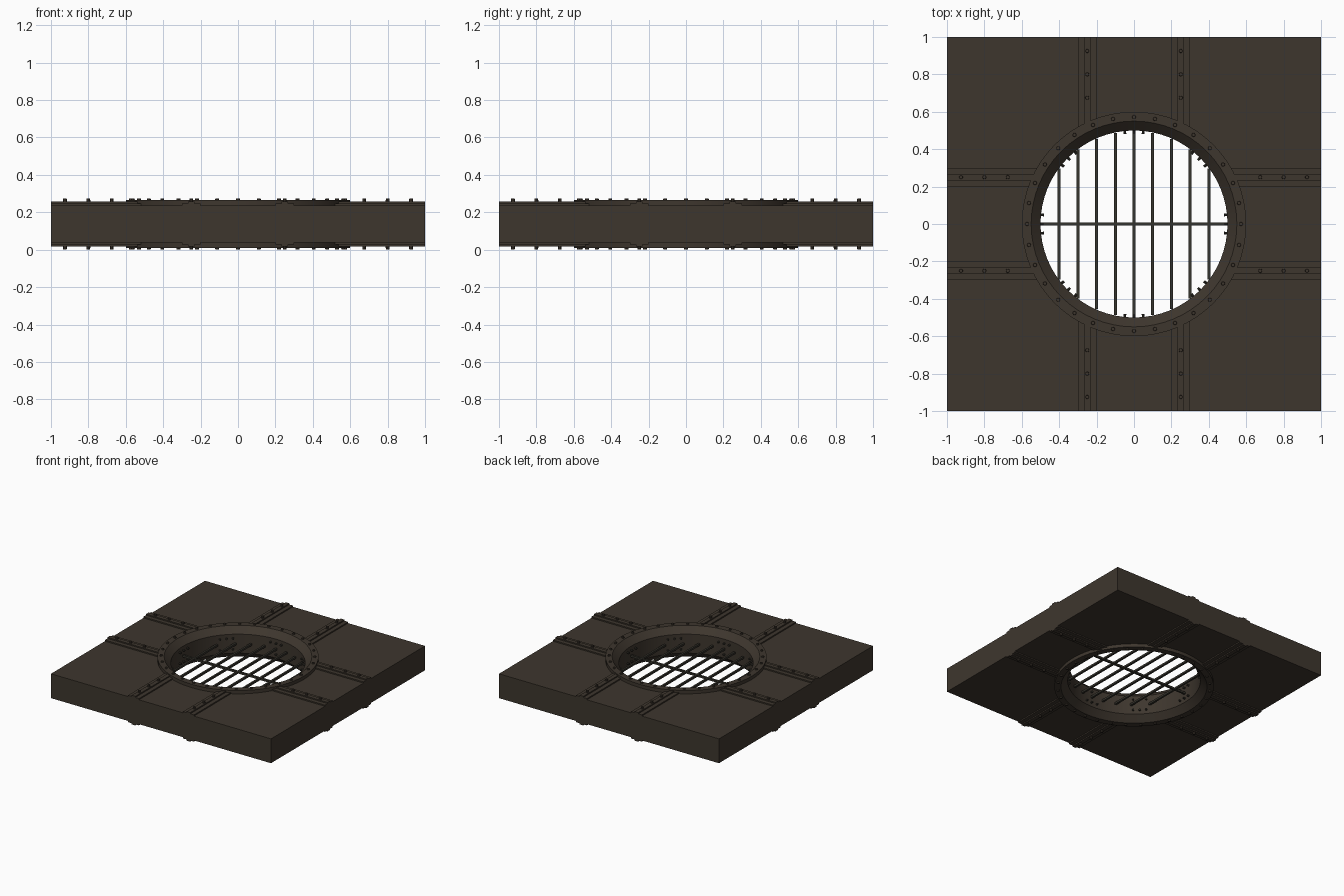
import bpy, bmesh, math
from mathutils import Matrix, Vector

if "Cube" in bpy.data.objects:
    bpy.data.objects.remove(bpy.data.objects["Cube"])

MID = 0.1375  # height of the symmetry plane
SEG = 64


def material(name, rgb):
    m = bpy.data.materials.new(name)
    m.diffuse_color = (*rgb, 1)
    m.use_nodes = True
    m.node_tree.nodes["Principled BSDF"].inputs["Base Color"].default_value = m.diffuse_color
    return m


BROWN = material("dark_brown_metal", (0.048, 0.037, 0.027))
IRON = material("dark_iron", (0.036, 0.033, 0.025))


def finish(bm, name, mat, smooth=False):
    bmesh.ops.recalc_face_normals(bm, faces=bm.faces)
    me = bpy.data.meshes.new(name)
    bm.to_mesh(me)
    bm.free()
    me.materials.append(mat)
    ob = bpy.data.objects.new(name, me)
    bpy.context.collection.objects.link(ob)
    if smooth:
        bpy.ops.object.select_all(action='DESELECT')
        ob.select_set(True)
        bpy.context.view_layer.objects.active = ob
        bpy.ops.object.shade_smooth_by_angle(angle=math.radians(25))
    return ob


def box(bm, lo, hi, rot=None):
    lo, hi = Vector(lo), Vector(hi)
    m = Matrix.Translation((lo + hi) / 2) @ Matrix.Diagonal((*(hi - lo), 1))
    bmesh.ops.create_cube(bm, size=1, matrix=(rot or Matrix()) @ m)


def rivet(bm, pos, axis, r, h):
    # short eight-sided stud centred on pos
    m = Matrix.Translation(pos) @ Vector(axis).to_track_quat('Z', 'Y').to_matrix().to_4x4()
    bmesh.ops.create_cone(bm, cap_ends=True, segments=8, radius1=r, radius2=r * 0.85,
                          depth=h, matrix=m)


def loops(bm, rings):
    # join closed rings of points, wrapping round both ways
    rows = [[bm.verts.new(p) for p in ring] for ring in rings]
    for a, b in zip(rows, rows[1:] + rows[:1]):
        for i in range(SEG):
            j = (i + 1) % SEG
            bm.faces.new((a[i], a[j], b[j], b[i]))


def circle(r, z):
    return [(r * math.cos(2 * math.pi * i / SEG), r * math.sin(2 * math.pi * i / SEG), z)
            for i in range(SEG)]


def square(z):
    pts = []
    for x, y, _ in circle(1, z):
        k = max(abs(x), abs(y))
        pts.append((x / k, y / k, z))
    return pts


# square slab with round opening
bm = bmesh.new()
lo, hi = MID - 0.1, MID + 0.1
loops(bm, [square(lo), square(hi), circle(0.58, hi), circle(0.58, lo)])
finish(bm, "slab", BROWN)

# chamfered collar lining the opening
bm = bmesh.new()
loops(bm, [circle(r, MID + z) for r, z in
           [(0.6, -0.1275), (0.6, 0.1275), (0.55, 0.1275), (0.5, 0.078),
            (0.5, -0.078), (0.55, -0.1275)]])
finish(bm, "collar", BROWN, True)

# stepped strips and their rivets on all four sides, top and bottom
strips, studs = bmesh.new(), bmesh.new()
for k in range(4):
    rot = Matrix.Rotation(k * math.pi / 2, 4, 'Z')
    for sx in (-1, 1):
        c = sx * 0.25
        for sz in (-1, 1):
            for half, h in ((0.05, 0.11), (0.0165, 0.1195)):
                z0, z1 = sorted((MID + sz * 0.09, MID + sz * h))
                box(strips, (c - half, 0.515, z0), (c + half, 1, z1), rot)
            for y in (0.675, 0.8, 0.925):
                rivet(studs, rot @ Vector((c, y, MID + sz * 0.1255)), (0, 0, sz), 0.011, 0.02)
finish(strips, "strips", BROWN)
finish(studs, "strip_rivets", BROWN)

# rivets round the collar
bm = bmesh.new()
for i in range(32):
    a = 2 * math.pi * i / 32
    for sz in (-1, 1):
        rivet(bm, (0.573 * math.cos(a), 0.573 * math.sin(a), MID + sz * 0.1305),
              (0, 0, sz), 0.011, 0.014)
finish(bm, "collar_rivets", BROWN)

# small rivets on the wall of the opening
bm = bmesh.new()
for i in range(8):
    for off in (-5.7, 0, 5.7):
        a = math.radians(45 * i + off)
        d = Vector((math.cos(a), math.sin(a), 0))
        for z in (-0.045, 0.045):
            rivet(bm, d * 0.493 + Vector((0, 0, MID + z)), -d, 0.008, 0.02)
finish(bm, "wall_rivets", IRON)

# grate bars and crossbar
bm = bmesh.new()
t = 0.008
for i in range(-4, 5):
    x = i * 0.1
    L = math.sqrt(0.25 - x * x) - 0.003
    box(bm, (x - t, -L, MID - t), (x + t, L, MID + t))
box(bm, (-0.5, -t, MID - t), (0.5, t, MID + t))
finish(bm, "grate", IRON)
